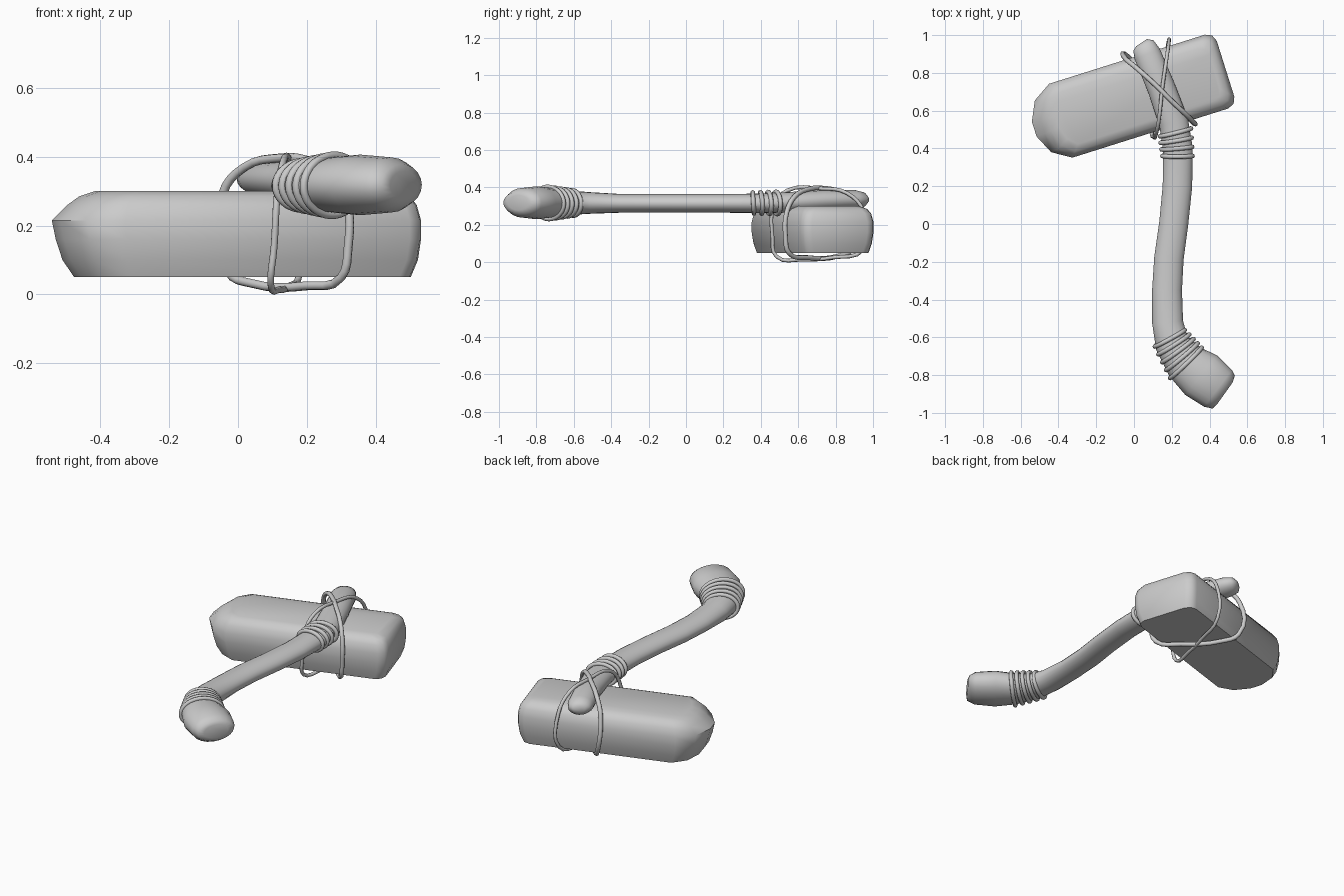
import bpy, bmesh, math
from mathutils import Vector, Matrix

if "Cube" in bpy.data.objects:
    bpy.data.objects.remove(bpy.data.objects["Cube"])

# One plain grey for every part
grey = bpy.data.materials.new("plain_grey")
grey.use_nodes = True
colour = (0.6, 0.6, 0.6, 1)
grey.diffuse_color = colour
grey.node_tree.nodes["Principled BSDF"].inputs["Base Color"].default_value = colour


def finish(obj, angle):
    """Assign the material and shade smoothly, keeping sharp edges."""
    obj.data.materials.clear()
    obj.data.materials.append(grey)
    bpy.ops.object.select_all(action='DESELECT')
    obj.select_set(True)
    bpy.context.view_layer.objects.active = obj
    bpy.ops.object.shade_smooth_by_angle(angle=math.radians(angle))


def loft(name, rings, angle):
    """Skin a list of equal-length point rings and cap both ends."""
    bm = bmesh.new()
    loops = [[bm.verts.new(p) for p in ring] for ring in rings]
    for low, high in zip(loops, loops[1:]):
        for i in range(len(low)):
            j = (i + 1) % len(low)
            bm.faces.new((low[i], low[j], high[j], high[i]))
    bm.faces.new(loops[0])
    bm.faces.new(loops[-1])
    bmesh.ops.recalc_face_normals(bm, faces=bm.faces)
    mesh = bpy.data.meshes.new(name)
    bm.to_mesh(mesh)
    bm.free()
    obj = bpy.data.objects.new(name, mesh)
    bpy.context.collection.objects.link(obj)
    finish(obj, angle)
    return obj


def cord(name, points, radius):
    """Closed round cord through the points."""
    curve = bpy.data.curves.new(name, 'CURVE')
    curve.dimensions = '3D'
    curve.bevel_depth = radius
    curve.bevel_resolution = 2
    curve.resolution_u = 4
    spline = curve.splines.new('BEZIER')
    spline.bezier_points.add(len(points) - 1)
    for knot, p in zip(spline.bezier_points, points):
        knot.co = p
        knot.handle_left_type = knot.handle_right_type = 'AUTO'
    spline.use_cyclic_u = True
    obj = bpy.data.objects.new(name, curve)
    bpy.context.collection.objects.link(obj)
    bpy.ops.object.select_all(action='DESELECT')
    obj.select_set(True)
    bpy.context.view_layer.objects.active = obj
    bpy.ops.object.convert(target='MESH')
    finish(bpy.context.object, 60)


def ellipse(centre, along, wide, tall, count):
    """Upright ellipse whose plane is square to a horizontal direction."""
    side = Vector((-along.y, along.x, 0)).normalized()
    up = Vector((0, 0, 1))
    turns = [math.tau * i / count for i in range(count)]
    return [centre + side * wide * math.cos(t) + up * tall * math.sin(t) for t in turns]


# Stone head: stacked outlines, rounded above and flat below
def outline(z, w, tip, shoulder, butt):
    half = [(tip, w * 0.2), (tip + (shoulder - tip) * 0.33, w * 0.7), (shoulder, w),
            (butt - 0.05, w), (butt - 0.015, w - 0.015), (butt, w - 0.05)]
    pts = half + [(u, -v) for u, v in reversed(half)]
    return [Vector((u, v, z)) for u, v in pts]


head_levels = [
    (0.05, 0.185, -0.49, -0.38, 0.48),
    (0.10, 0.198, -0.525, -0.40, 0.498),
    (0.16, 0.205, -0.545, -0.41, 0.505),
    (0.215, 0.205, -0.557, -0.41, 0.505),
    (0.26, 0.195, -0.51, -0.40, 0.495),
    (0.285, 0.178, -0.475, -0.385, 0.478),
    (0.30, 0.145, -0.43, -0.36, 0.445),
]
head = loft("stone_head", [outline(*level) for level in head_levels], 50)
head.matrix_world = Matrix.Translation((0.003, 0.67, 0)) @ Matrix.Rotation(math.radians(17.5), 4, 'Z')

# Handle: x, y, z, half width, half height along a bent stick
handle_path = [
    (0.04, 0.96, 0.335, 0.035, 0.02),
    (0.05, 0.945, 0.335, 0.06, 0.04),
    (0.07, 0.90, 0.335, 0.072, 0.052),
    (0.145, 0.72, 0.33, 0.074, 0.055),
    (0.21, 0.54, 0.32, 0.078, 0.055),
    (0.232, 0.40, 0.315, 0.079, 0.052),
    (0.23, 0.20, 0.315, 0.078, 0.05),
    (0.21, 0.0, 0.315, 0.077, 0.05),
    (0.185, -0.18, 0.315, 0.078, 0.05),
    (0.175, -0.35, 0.315, 0.079, 0.05),
    (0.178, -0.52, 0.317, 0.082, 0.058),
    (0.20, -0.63, 0.318, 0.09, 0.066),
    (0.27, -0.73, 0.318, 0.112, 0.08),
    (0.355, -0.80, 0.318, 0.134, 0.088),
    (0.445, -0.87, 0.318, 0.122, 0.08),
    (0.475, -0.89, 0.318, 0.105, 0.06),
    (0.482, -0.895, 0.318, 0.07, 0.04),
]
centres = [Vector(s[:3]) for s in handle_path]
last = len(centres) - 1
sections = []
for i, (*_, wide, tall) in enumerate(handle_path):
    along = centres[min(i + 1, last)] - centres[max(i - 1, 0)]
    sections.append(ellipse(centres[i], along, wide, tall, 20))
loft("handle", sections, 70)


# Cord wraps: evenly spaced bands blended between a first and a last band
def wraps(name, count, first, final):
    for k in range(count):
        t = k / (count - 1)
        x, y, heading, wide, tall = [a + (b - a) * t for a, b in zip(first, final)]
        along = Vector((math.cos(math.radians(heading)), math.sin(math.radians(heading)), 0))
        band = ellipse(Vector((x, y, 0.317)), along, wide, tall, 16)
        # a slight lean makes the bands look wound
        band = [p + along * 0.06 * (p.z - 0.317) for p in band]
        cord(f"{name}_{k + 1}", band, 0.012)


wraps("neck_wrap", 4, (0.23, 0.36, -90, 0.08, 0.057), (0.22, 0.485, -76, 0.085, 0.06))
wraps("grip_wrap", 5, (0.19, -0.605, -61, 0.091, 0.068), (0.275, -0.735, -46, 0.116, 0.086))

# Lashings: two loops crossing over the handle and passing under the head
cord("straight_lashing", [
    (0.115, 0.47, 0.30), (0.13, 0.54, 0.383), (0.15, 0.72, 0.394), (0.17, 0.86, 0.37),
    (0.183, 0.95, 0.27), (0.18, 0.95, 0.07), (0.15, 0.78, 0.025), (0.12, 0.62, 0.014),
    (0.095, 0.485, 0.03), (0.105, 0.462, 0.14)], 0.01)
cord("diagonal_lashing", [
    (0.318, 0.537, 0.26), (0.275, 0.58, 0.35), (0.19, 0.66, 0.392), (0.12, 0.73, 0.396),
    (0.02, 0.82, 0.37), (-0.045, 0.875, 0.29), (-0.03, 0.885, 0.07), (0.04, 0.81, 0.032),
    (0.2, 0.65, 0.025), (0.30, 0.55, 0.05), (0.32, 0.532, 0.14)], 0.013)
